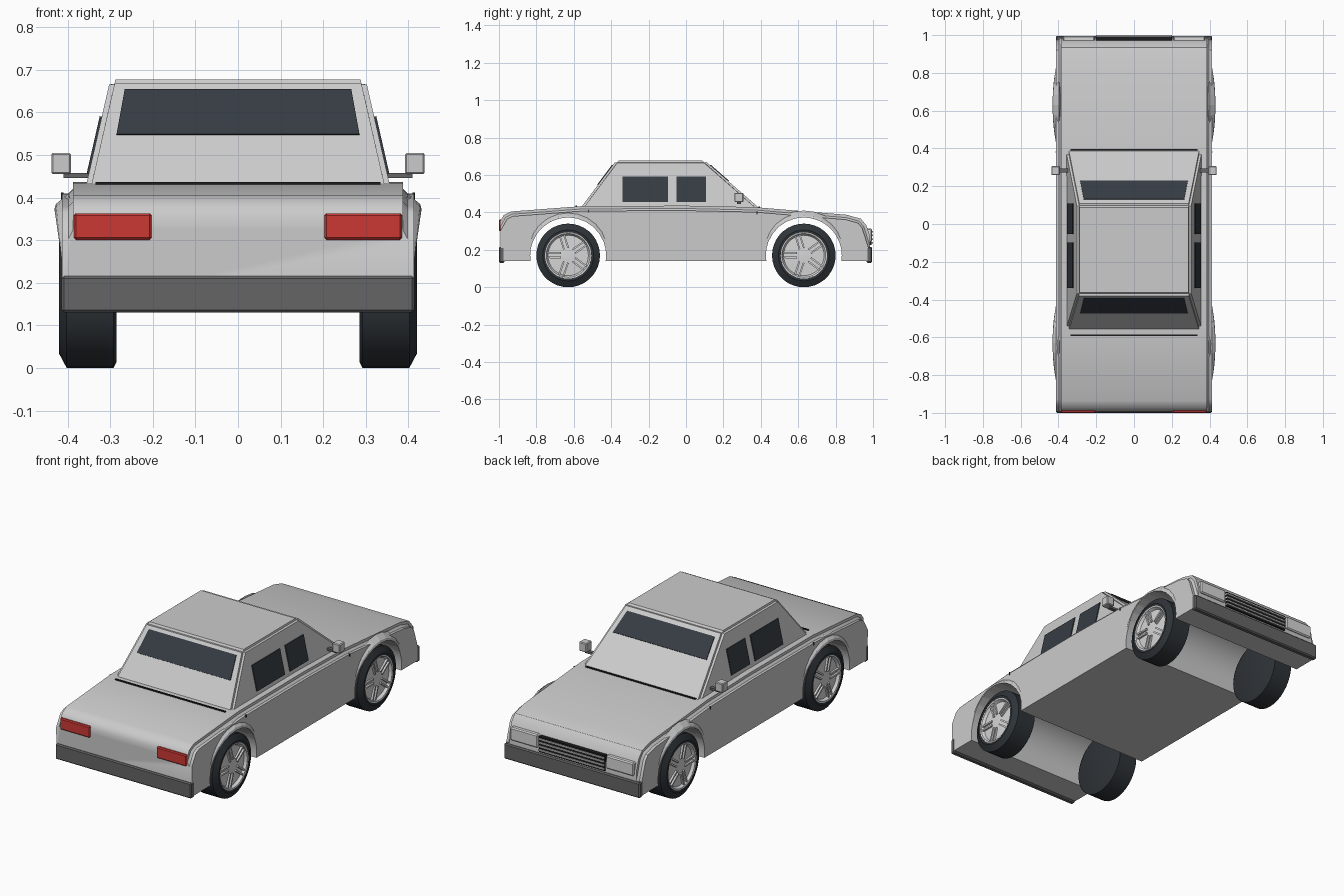
import bpy, bmesh
from math import pi, sin, cos
from mathutils import Vector, Matrix

if "Cube" in bpy.data.objects:
    bpy.data.objects.remove(bpy.data.objects["Cube"])


def material(name, *rgb):
    m = bpy.data.materials.new(name)
    m.use_nodes = True
    m.diffuse_color = (*rgb, 1)
    m.node_tree.nodes["Principled BSDF"].inputs["Base Color"].default_value = (*rgb, 1)
    return m


PAINT = material("light grey paint", .6, .6, .6)
SILVER = material("silver rim", .68, .68, .68)
BUMPER = material("dark grey plastic", .13, .13, .13)
GLASS = material("dark glass", .036, .045, .055)
RUBBER = material("black rubber", .028, .034, .04)
RED = material("red lamp", .6, .04, .035)
GAP = material("black gap", .012, .012, .014)


def finish(name, bm, mat, smooth=False):
    bmesh.ops.recalc_face_normals(bm, faces=bm.faces)
    me = bpy.data.meshes.new(name)
    bm.to_mesh(me)
    bm.free()
    me.materials.append(mat)
    ob = bpy.data.objects.new(name, me)
    bpy.context.collection.objects.link(ob)
    if smooth:
        smooth_by_angle(ob)
    return ob


def smooth_by_angle(ob):
    bpy.ops.object.select_all(action="DESELECT")
    ob.select_set(True)
    bpy.context.view_layer.objects.active = ob
    bpy.ops.object.shade_smooth_by_angle(angle=.6)


def box(name, center, size, mat, bevel=0.0):
    bm = bmesh.new()
    bmesh.ops.create_cube(bm, size=1, matrix=Matrix.Translation(center) @ Matrix.Diagonal((*size, 1)))
    if bevel:
        bmesh.ops.bevel(bm, geom=bm.edges[:], offset=bevel, segments=1, affect="EDGES")
    return finish(name, bm, mat)


def slab(name, corners, out, thick, mat):
    """Thin plate lying on the given corners, raised towards out."""
    pts = [Vector(c) for c in corners]
    n = (pts[1] - pts[0]).cross(pts[2] - pts[0]).normalized()
    if n.dot(Vector(out)) < 0:
        n = -n
    bm = bmesh.new()
    low = [bm.verts.new(p - n * .002) for p in pts]
    top = [bm.verts.new(p + n * thick) for p in pts]
    bm.faces.new(low)
    bm.faces.new(top)
    for i in range(len(pts)):
        j = (i + 1) % len(pts)
        bm.faces.new((low[i], low[j], top[j], top[i]))
    return finish(name, bm, mat)


def lathe(name, profile, side, y, z, mat, steps=36):
    """Turn an (x, radius) profile about a wheel axle."""
    bm = bmesh.new()
    vs = [bm.verts.new((side * x, y, z + r)) for x, r in profile]
    es = [bm.edges.new(p) for p in zip(vs, vs[1:])]
    bmesh.ops.spin(bm, geom=vs + es, cent=(0, y, z), axis=(1, 0, 0), angle=2 * pi, steps=steps)
    bmesh.ops.remove_doubles(bm, verts=bm.verts, dist=.0001)
    return finish(name, bm, mat, True)


WHEEL_Y, WHEEL_Z, ARCH = .63, .17, .203
HALF = .413

# Lower body: side profile extruded across, shoulders rounded
profile = [(-.99, .14), (-.992, .355), (-.975, .385), (-.935, .405), (-.55, .434), (.0, .436),
           (.37, .428), (.86, .387), (.935, .366), (.965, .33), (.984, .27), (.986, .14)]
bm = bmesh.new()
face = bm.faces.new([bm.verts.new((-HALF, y, z)) for y, z in profile])
ext = bmesh.ops.extrude_face_region(bm, geom=[face])["geom"]
bmesh.ops.translate(bm, verts=[v for v in ext if isinstance(v, bmesh.types.BMVert)], vec=(2 * HALF, 0, 0))
shoulders = [e for e in bm.edges
             if all(v.co.z > .26 for v in e.verts) and abs(e.verts[0].co.x - e.verts[1].co.x) < .01]
bmesh.ops.bevel(bm, geom=shoulders, offset=.026, segments=3, affect="EDGES", clamp_overlap=True)
body = finish("lower_body", bm, PAINT)

# Wheel tunnels cut right across the body
for y in (-WHEEL_Y, WHEEL_Y):
    bm = bmesh.new()
    place = Matrix.Translation((0, y, WHEEL_Z)) @ Matrix.Rotation(pi / 2, 4, "Y")
    bmesh.ops.create_cone(bm, cap_ends=True, segments=36, radius1=ARCH, radius2=ARCH, depth=1.2, matrix=place)
    cutter = finish("arch_cutter", bm, PAINT)
    cutter.hide_render = True
    mod = body.modifiers.new("arch", "BOOLEAN")
    mod.operation, mod.object, mod.solver = "DIFFERENCE", cutter, "EXACT"
    bpy.context.view_layer.objects.active = body
    bpy.ops.object.modifier_apply(modifier=mod.name)
    bpy.data.objects.remove(cutter)
smooth_by_angle(body)

# Cabin: tapered block with softened edges
BASE, ROOF = .435, .677


def side_x(z):
    return .355 - (z - BASE) * .228


def rear_y(z):
    return -.555 + (z - BASE) * .75


def nose_y(z):
    return .378 - (z - BASE) * 1.146


bm = bmesh.new()
bmesh.ops.create_cube(bm, size=1)
for v in bm.verts:
    z = ROOF if v.co.z > 0 else BASE - .02
    v.co = (side_x(z) * (1 if v.co.x > 0 else -1), nose_y(z) if v.co.y > 0 else rear_y(z), z)
upper = [e for e in bm.edges if max(v.co.z for v in e.verts) > .6]
bmesh.ops.bevel(bm, geom=upper, offset=.012, segments=2, affect="EDGES")
finish("cabin", bm, PAINT, True)

# Windscreen and rear window
for name, fy, out, z0, z1 in (("rear_window", rear_y, -1, .547, .652), ("windscreen", nose_y, 1, .567, .652)):
    slab(name, [(-.285, fy(z0), z0), (.285, fy(z0), z0), (.266, fy(z1), z1), (-.266, fy(z1), z1)],
         (0, out, .5), .004, GLASS)

# Panel gaps at the foot of both windows
box("boot_gap", (0, -.588, .433), (.67, .008, .008), GAP)
box("bonnet_gap", (0, .392, .4275), (.67, .008, .008), GAP)

# Bumpers, grille
box("tail_bumper", (0, -.985, .173), (.828, .03, .085), BUMPER, .006)
box("nose_bumper", (0, .98, .173), (.828, .03, .085), BUMPER, .006)
box("grille_backing", (0, .978, .267), (.4, .03, .085), GAP)
for i in range(4):
    box(f"grille_bar_{i + 1}", (0, .987, .237 + i * .02), (.4, .026, .008), SILVER)

for side, tag in ((1, "left"), (-1, "right")):
    # Lamps
    box(f"{tag}_tail_lamp", (side * .294, -.988, .332), (.182, .024, .062), RED, .005)
    box(f"{tag}_headlamp", (side * .292, .98, .278), (.168, .03, .072), SILVER, .006)

    # Side windows
    for name, y0, y1 in (("rear", -.34, -.097), ("front", -.052, .108)):
        z0, z1 = .455, .59
        slab(f"{tag}_{name}_side_window",
             [(side * side_x(z), y, z) for y, z in ((y0, z0), (y1, z0), (y1, z1), (y0, z1))],
             (side, 0, 0), .005, GLASS)

    # Door mirror on a short arm
    box(f"{tag}_mirror", (side * .415, .283, .48), (.046, .048, .05), PAINT, .004)
    box(f"{tag}_mirror_arm", (side * .375, .283, .452), (.07, .02, .012), BUMPER)

    # Small door edge marks
    for y, z in ((-.52, .405), (.38, .397)):
        box(f"{tag}_door_mark", (side * HALF, y, z), (.006, .005, .015), GAP)

    for sy, end in ((1, "nose"), (-1, "tail")):
        y = sy * WHEEL_Y
        # Flared lip over the wheel
        bm = bmesh.new()
        rows = []
        for i in range(11):
            a = pi * (.12 + .76 * i / 10)
            swell = .018 * sin(pi * i / 10)
            rows.append([bm.verts.new((side * x, y + r * cos(a), WHEEL_Z + r * sin(a)))
                         for x, r in ((HALF - .03, ARCH), (HALF + swell, ARCH),
                                      (HALF + swell * .8, ARCH + .012), (HALF - .016, ARCH + .037))])
        for a, b in zip(rows, rows[1:]):
            for k in range(4):
                m = (k + 1) % 4
                bm.faces.new((a[k], a[m], b[m], b[k]))
        bm.faces.new(rows[0])
        bm.faces.new(rows[-1])
        finish(f"{tag}_{end}_arch_flare", bm, PAINT)

        # Tyre and dished rim
        lathe(f"{tag}_{end}_tyre", [(.285, 0), (.285, .155), (.292, .17), (.402, .17), (.42, .136),
                                    (.418, .124), (.39, .12), (.39, 0)], side, y, WHEEL_Z, RUBBER)
        lathe(f"{tag}_{end}_rim", [(.38, 0), (.38, .124), (.418, .125), (.416, .117), (.402, .108),
                                   (.406, .03), (.408, 0)], side, y, WHEEL_Z, SILVER)

        # Five paired spokes
        bm = bmesh.new()
        for i in range(5):
            turn = Matrix.Rotation(2 * pi * i / 5 + .3, 4, "X")
            for off in (-.012, .012):
                bmesh.ops.create_cube(bm, size=1, matrix=Matrix.Translation((side * .407, y, WHEEL_Z)) @ turn
                                      @ Matrix.Translation((0, off, .075)) @ Matrix.Diagonal((.014, .009, .075, 1)))
        finish(f"{tag}_{end}_spokes", bm, SILVER)
